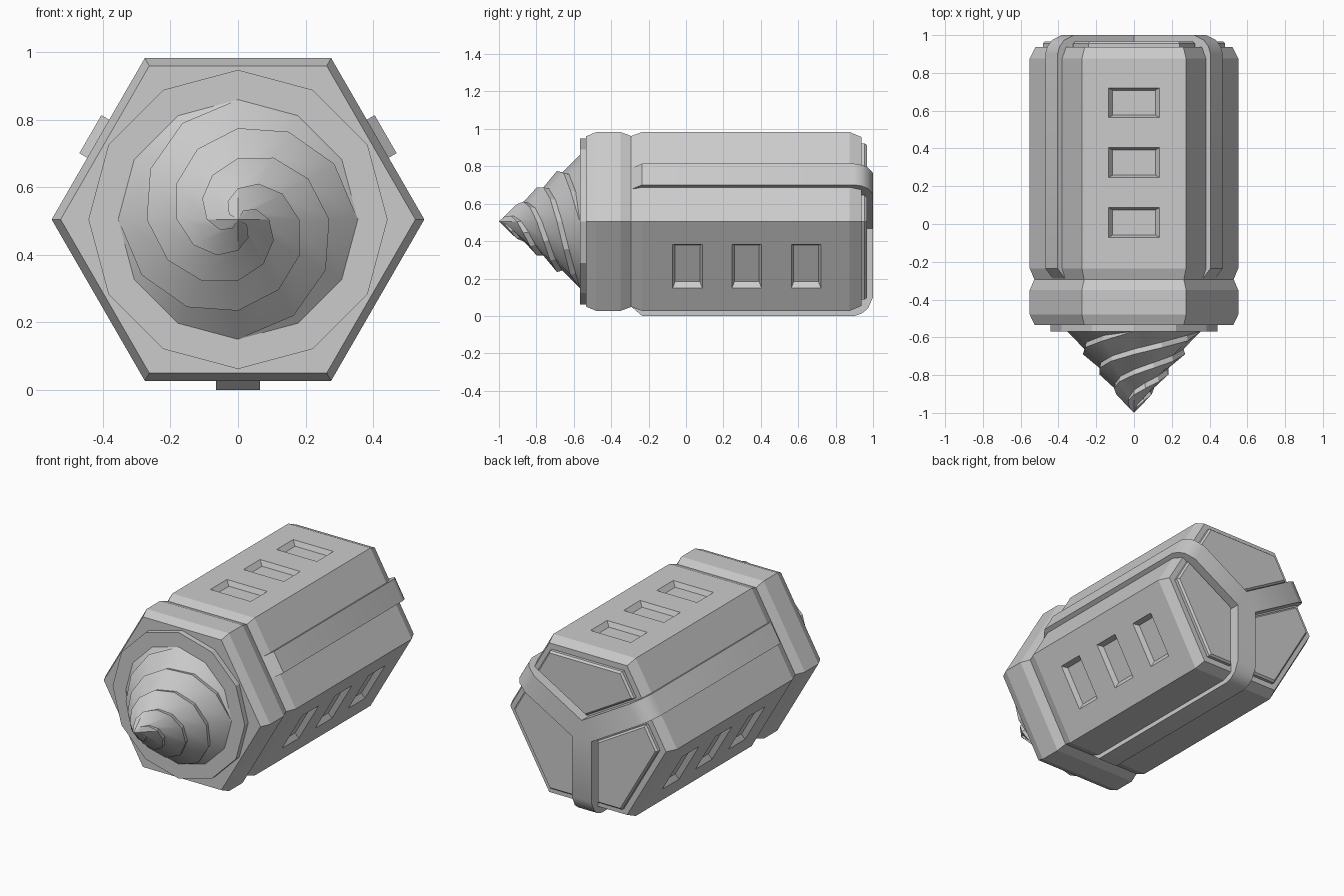
import bpy, bmesh, math
from mathutils import Vector

if "Cube" in bpy.data.objects:
    bpy.data.objects.remove(bpy.data.objects["Cube"])

CZ = 0.505                      # height of the long axis
C30 = math.cos(math.radians(30))
STRAPS = (30, 150, 270)         # flats carrying straps
PANELS = (90, 210, 330)         # flats carrying recesses

metal = bpy.data.materials.new("grey metal")
metal.diffuse_color = (0.6, 0.6, 0.6, 1)
metal.use_nodes = True
metal.node_tree.nodes["Principled BSDF"].inputs["Base Color"].default_value = metal.diffuse_color


def at(deg, r, t, y):
    """Point at distance r toward a flat, t along that flat, y along the axis."""
    a = math.radians(deg)
    return Vector((r * math.cos(a) - t * math.sin(a), y,
                   CZ + r * math.sin(a) + t * math.cos(a)))


def make(name, faces, smooth=None):
    """Mesh object from faces given as point lists, welding shared points."""
    bm, seen = bmesh.new(), {}
    for pts in faces:
        vs = []
        for p in pts:
            k = tuple(round(c, 5) for c in p)
            if k not in seen:
                seen[k] = bm.verts.new(p)
            if seen[k] not in vs:
                vs.append(seen[k])
        if len(vs) > 2 and not bm.faces.get(vs):
            bm.faces.new(vs)
    bmesh.ops.recalc_face_normals(bm, faces=bm.faces)
    me = bpy.data.meshes.new(name)
    bm.to_mesh(me)
    bm.free()
    me.materials.append(metal)
    ob = bpy.data.objects.new(name, me)
    bpy.context.collection.objects.link(ob)
    if smooth:
        bpy.ops.object.select_all(action='DESELECT')
        ob.select_set(True)
        bpy.context.view_layer.objects.active = ob
        bpy.ops.object.shade_smooth_by_angle(angle=math.radians(smooth))
    return ob


def loft(rings):
    """Faces of a closed solid through successive point rings."""
    n = len(rings[0])
    out = [rings[0], rings[-1]]
    for a, b in zip(rings, rings[1:]):
        out += [[a[i], a[(i + 1) % n], b[(i + 1) % n], b[i]] for i in range(n)]
    return out


def ring(n, radius, y):
    return [at(360 * i / n, radius, 0, y) for i in range(n)]


# Hexagonal shell: front collar, groove and long body, as (apothem, y)
profile = [(0.455, -0.535), (0.478, -0.48), (0.478, -0.35), (0.457, -0.293),
           (0.478, -0.235), (0.478, 0.875), (0.452, 0.937)]
body = make("body", loft([ring(6, r / C30, y) for r, y in profile]))

# Tapered recesses cut into three flats
cut_faces = []
for deg in PANELS:
    for yc in (0.008, 0.325, 0.642):
        rows = []
        for r, hx, hy in ((0.448, 0.113, 0.066), (0.478, 0.135, 0.079),
                          (0.52, 0.135, 0.079)):
            rows.append([at(deg, r, s * hx, yc + q * hy)
                         for s, q in ((-1, -1), (1, -1), (1, 1), (-1, 1))])
        cut_faces += loft(rows)
cutter = make("recess_cutter", cut_faces)
cutter.hide_render = True
cutter.hide_set(True)
mod = body.modifiers.new("recesses", 'BOOLEAN')
mod.operation = 'DIFFERENCE'
mod.solver = 'EXACT'
mod.object = cutter
bpy.context.view_layer.objects.active = body
bpy.ops.object.modifier_apply(modifier=mod.name)
bpy.data.objects.remove(cutter)

# Twelve-sided mounting plate behind the drill
make("drill_mount", loft([ring(12, 0.443, -0.568), ring(12, 0.443, -0.52)]))

# Drill cone: four stepped spiral flutes over twelve sides
R, PITCH = 0.355, 0.355 / 4


def flute(line, a, side):
    rho = PITCH * (line + a / 3)
    if rho <= 1e-6:
        return at(0, 0, 0, -1)
    if rho >= R - 1e-6:
        return at(90 - 30 * a, R, 0, -0.568)
    k = min(1, rho / 0.1) * side
    return at(90 - 30 * a, rho - 0.004 * k, 0, -1 + 0.432 * rho / R + 0.014 * k)


drill = []
for line in range(-5, 5):
    for a in range(12):
        drill.append([flute(line, a, 1), flute(line, a + 1, 1),
                      flute(line + 1, a + 1, -1), flute(line + 1, a, -1)])
        drill.append([flute(line, a, -1), flute(line, a + 1, -1),
                      flute(line, a + 1, 1), flute(line, a, 1)])
drill.append([flute(5, a, 1) for a in range(12)])
make("drill", drill, 28)

# Straps running along the flats and folding over the back
W = 0.065
strap = [(0.455, -0.293), (0.505, -0.235), (0.505, 0.9), (0.492, 0.94),
         (0.465, 0.973), (0.405, 1.0), (W * math.tan(math.radians(30)), 1.0),
         (W * math.tan(math.radians(30)), 0.92), (0.44, 0.92), (0.44, -0.28)]
for deg in STRAPS:
    make("strap", loft([[at(deg, r, t, y) for r, y in strap] for t in (-W, W)]), 35)

# Hub where the straps meet
make("strap_hub", loft([[at(d, W / C30, 0, y) for d in PANELS] for y in (0.92, 1.0)]))

# Raised back panels between the straps
for deg in PANELS:
    rows = []
    for ap, w, y in ((0.418, 0.078, 0.92), (0.418, 0.078, 0.955), (0.408, 0.088, 0.967)):
        side = (ap * 0.5 + w * C30, ap * C30 - w * 0.5)   # where strap edge meets flat
        half = ap / C30 / 2
        rows.append([at(deg, r, t, y) for r, t in
                     ((w / C30, 0), side, (ap, half), (ap, -half), (side[0], -side[1]))])
    make("back_panel", loft(rows))
